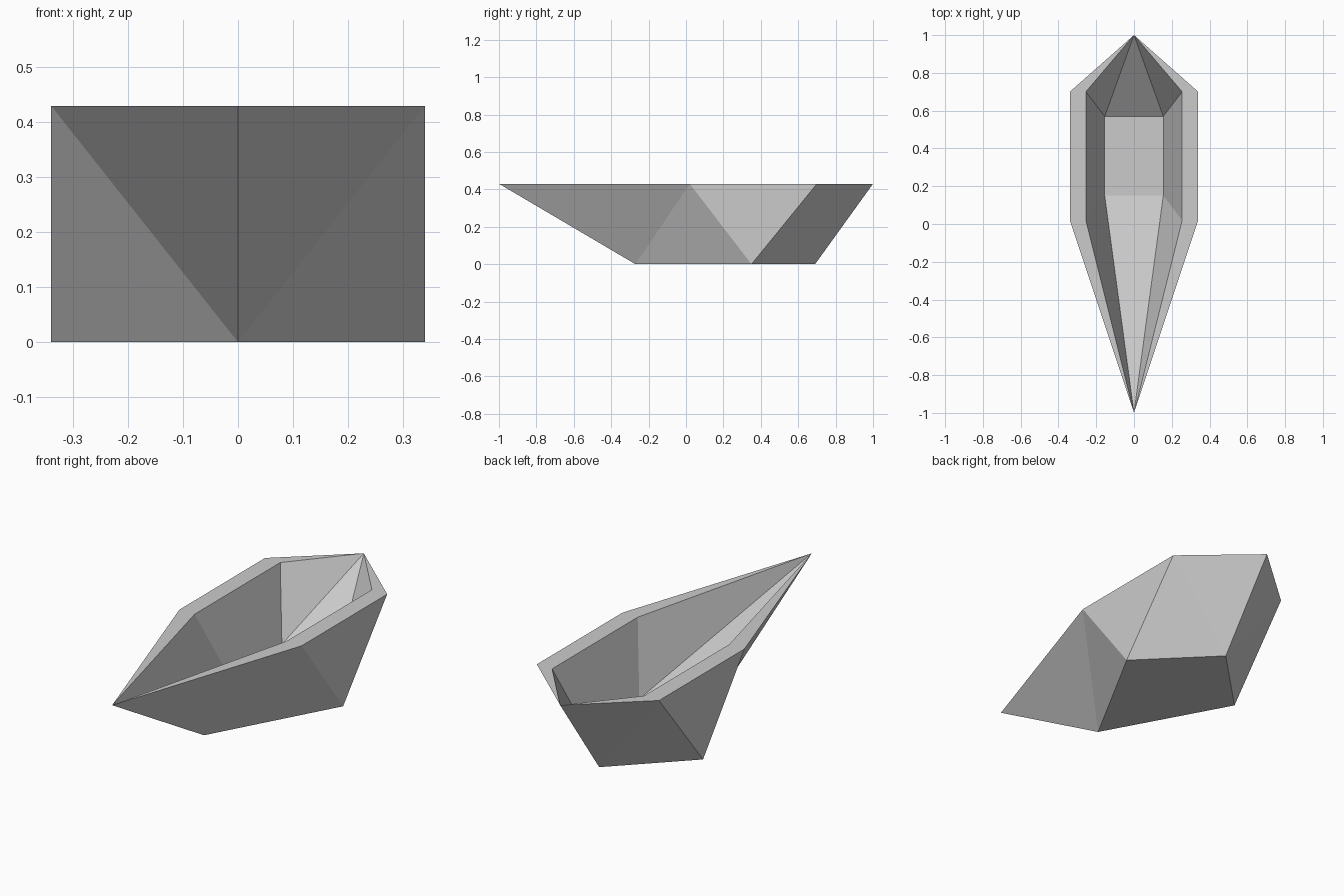
import bpy
import bmesh

cube = bpy.data.objects.get("Cube")
if cube:
    bpy.data.objects.remove(cube, do_unlink=True)

RIM, FLOOR = 0.43, 0.095

# Key points of the left half of the boat
points = {
    "bow": (0, -1, RIM), "stern": (0, 1, RIM),
    "rim_front": (0.34, 0.02, RIM), "rim_back": (0.34, 0.70, RIM),
    "lip_front": (0.255, 0.02, RIM), "lip_back": (0.255, 0.70, RIM),
    "keel_front": (0, -0.27, 0), "keel_side": (0.34, 0.35, 0),
    "keel_back": (0, 0.69, 0),
    "floor_front": (0.155, 0.15, FLOOR), "floor_back": (0.155, 0.57, FLOOR),
    "mid_front": (0, 0.15, FLOOR), "mid_back": (0, 0.57, FLOOR),
}

panels = [
    # Faceted outer hull
    "bow keel_front rim_front",
    "rim_front keel_front keel_side",
    "rim_front keel_side rim_back",
    "rim_back keel_side keel_back",
    "rim_back keel_back stern",
    "keel_front keel_back keel_side",
    # Flat rim
    "bow rim_front lip_front",
    "rim_front rim_back lip_back lip_front",
    "rim_back stern lip_back",
    # Hollow inside
    "bow lip_front floor_front",
    "lip_front lip_back floor_back floor_front",
    "lip_back stern floor_back",
    "bow floor_front mid_front",
    "floor_front floor_back mid_back mid_front",
    "floor_back stern mid_back",
]

bm = bmesh.new()
verts = {name: bm.verts.new(co) for name, co in points.items()}
for panel in panels:
    bm.faces.new([verts[name] for name in panel.split()])

# Mirror to the right half and weld along the centre line
bmesh.ops.mirror(bm, geom=bm.verts[:] + bm.edges[:] + bm.faces[:],
                 axis='X', merge_dist=0.0001)
bmesh.ops.remove_doubles(bm, verts=bm.verts[:], dist=0.0001)
bmesh.ops.recalc_face_normals(bm, faces=bm.faces[:])

mesh = bpy.data.meshes.new("boat_hull")
bm.to_mesh(mesh)
bm.free()
hull = bpy.data.objects.new("boat_hull", mesh)
bpy.context.collection.objects.link(hull)

# Plain grey
grey = bpy.data.materials.new("light_grey")
grey.use_nodes = True
color = (0.6, 0.6, 0.6, 1)
grey.diffuse_color = color
grey.node_tree.nodes["Principled BSDF"].inputs["Base Color"].default_value = color
mesh.materials.append(grey)
